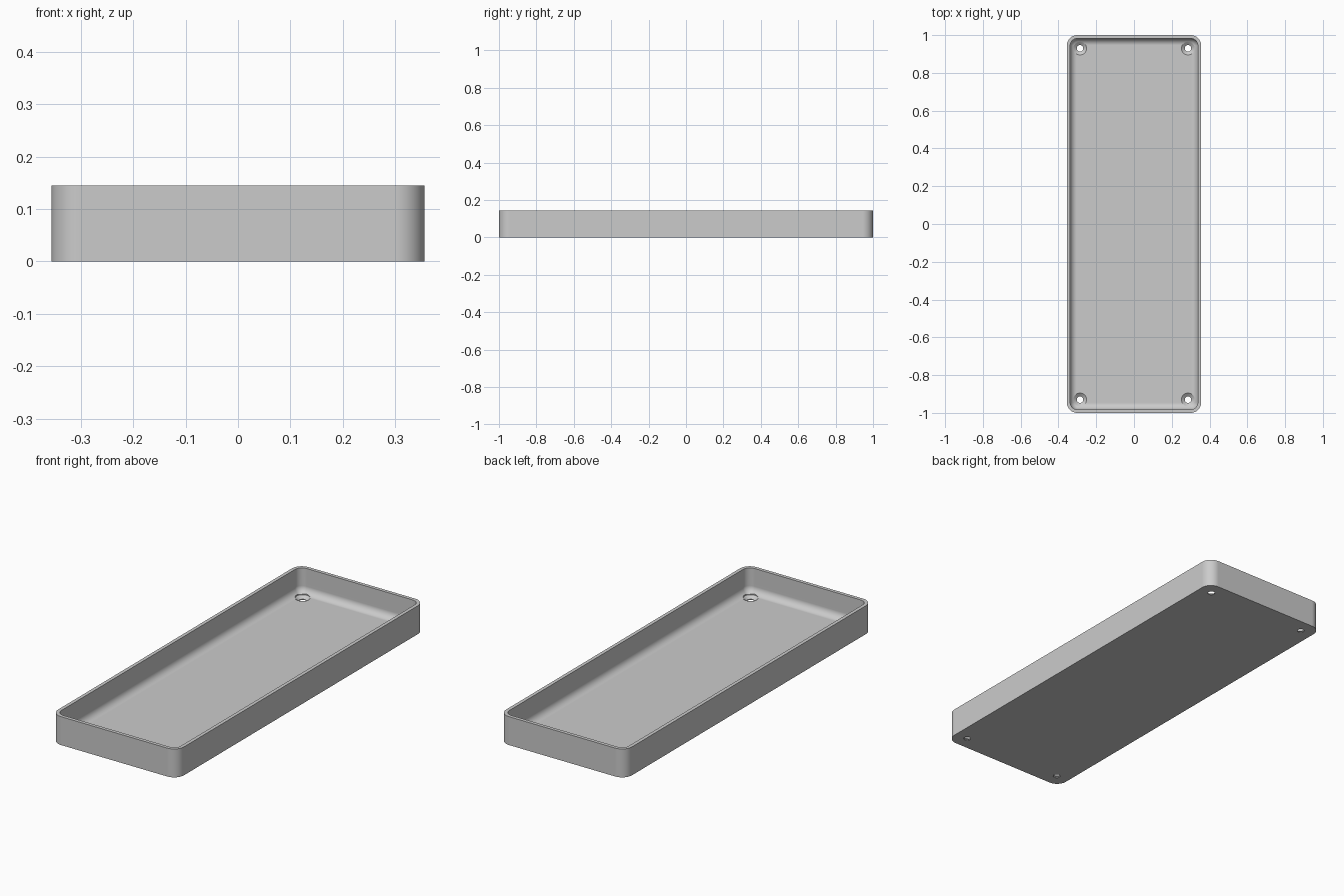
import bpy, bmesh
from math import pi, sin, cos

cube = bpy.data.objects.get("Cube")
if cube:
    bpy.data.objects.remove(cube, do_unlink=True)

HALF_X, HALF_Y, HEIGHT = 0.356, 1.0, 0.145
CORNER, WALL, FLOOR, FILLET = 0.056, 0.018, 0.018, 0.036
HOLE_X, HOLE_Y, HOLE_R, SINK_R = 0.286, 0.93, 0.017, 0.035

grey = bpy.data.materials.new("light grey")
grey.use_nodes = True
colour = (0.6, 0.6, 0.6, 1)
grey.diffuse_color = colour
grey.node_tree.nodes["Principled BSDF"].inputs["Base Color"].default_value = colour


def rounded_loop(bm, inset, z, steps=12):
    """Rounded rectangle ring, moved inwards by inset."""
    r = CORNER - inset
    verts = []
    for quarter, (sx, sy) in enumerate([(1, 1), (-1, 1), (-1, -1), (1, -1)]):
        for i in range(steps + 1):
            a = (quarter + i / steps) * pi / 2
            verts.append(bm.verts.new((sx * (HALF_X - CORNER) + r * cos(a),
                                       sy * (HALF_Y - CORNER) + r * sin(a), z)))
    return verts


def circle_loop(bm, x, y, radius, z, steps=40):
    return [bm.verts.new((x + radius * cos(2 * pi * i / steps),
                          y + radius * sin(2 * pi * i / steps), z)) for i in range(steps)]


def skin(bm, loops):
    """Bridge successive rings and cap both ends."""
    for a, b in zip(loops, loops[1:]):
        for i in range(len(a)):
            j = (i + 1) % len(a)
            bm.faces.new((a[i], a[j], b[j], b[i]))
    bm.faces.new(loops[0][::-1])
    bm.faces.new(loops[-1])


def make_object(name, bm):
    bmesh.ops.recalc_face_normals(bm, faces=bm.faces)
    mesh = bpy.data.meshes.new(name)
    bm.to_mesh(mesh)
    bm.free()
    mesh.materials.append(grey)
    ob = bpy.data.objects.new(name, mesh)
    bpy.context.collection.objects.link(ob)
    return ob


# Tray: outer wall, rim, inner wall and the fillet down to the floor
bm = bmesh.new()
profile = [(0, 0), (0, HEIGHT), (WALL, HEIGHT)]
for i in range(11):
    a = i / 10 * pi / 2
    profile.append((WALL + FILLET * (1 - cos(a)), FLOOR + FILLET * (1 - sin(a))))
skin(bm, [rounded_loop(bm, inset, z) for inset, z in profile])
tray = make_object("tray", bm)

# Countersunk screw holes in the four corners
bm = bmesh.new()
for sx in (-1, 1):
    for sy in (-1, 1):
        skin(bm, [circle_loop(bm, sx * HOLE_X, sy * HOLE_Y, r, z) for r, z in
                  [(HOLE_R, -0.02), (HOLE_R, 0.004), (SINK_R, FLOOR), (SINK_R, 0.08)]])
cutter = make_object("hole_cutter", bm)
cutter.hide_render = True

bpy.ops.object.select_all(action='DESELECT')
bpy.context.view_layer.objects.active = tray
tray.select_set(True)
cut = tray.modifiers.new("screw holes", 'BOOLEAN')
cut.object = cutter
cut.operation = 'DIFFERENCE'
cut.solver = 'EXACT'
bpy.ops.object.modifier_apply(modifier=cut.name)
bpy.data.objects.remove(cutter, do_unlink=True)

# Smooth corners and fillet, with flat floor and crisp rim
bpy.ops.object.shade_smooth_by_angle(angle=pi / 6)
weighted = tray.modifiers.new("flat floor shading", 'WEIGHTED_NORMAL')
weighted.keep_sharp = True
